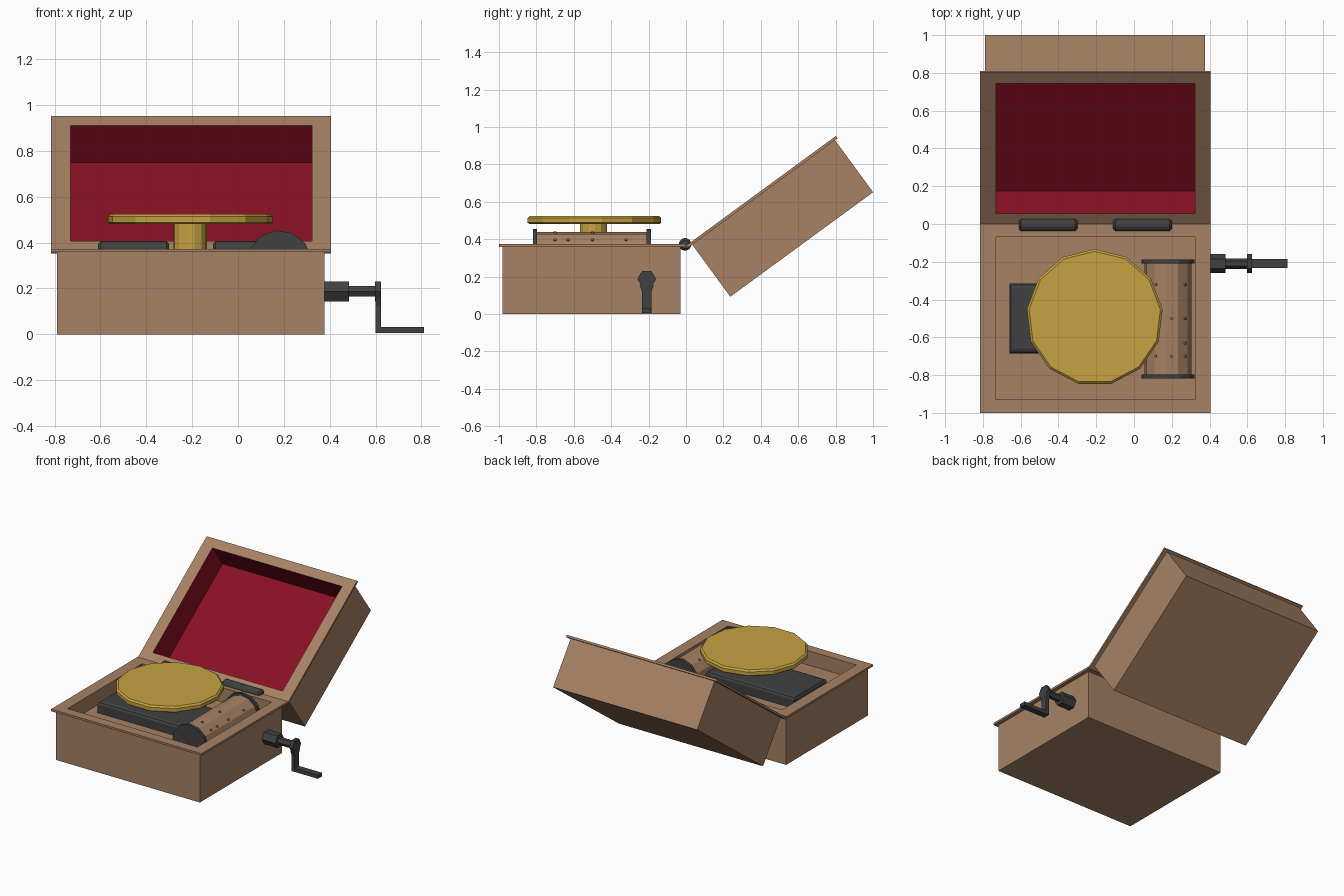
import bpy, bmesh, math
from mathutils import Matrix, Vector

if "Cube" in bpy.data.objects:
    bpy.data.objects.remove(bpy.data.objects["Cube"])


def material(name, rgb):
    m = bpy.data.materials.new(name)
    m.diffuse_color = (*rgb, 1)
    m.use_nodes = True
    m.node_tree.nodes["Principled BSDF"].inputs["Base Color"].default_value = m.diffuse_color
    return m


WOOD = material("brown wood", (0.385, 0.222, 0.128))
IRON = material("dark iron", (0.052, 0.052, 0.054))
BRASS = material("brass", (0.57, 0.365, 0.055))
VELVET = material("red velvet", (0.25, 0.005, 0.018))


def loft(name, loops, mats, second_from=None, matrix=Matrix()):
    """Skin a stack of equal loops, capped at both ends; bands from second_from on use slot 1."""
    bm = bmesh.new()
    rings = [[bm.verts.new(p) for p in loop] for loop in loops]
    bm.faces.new(rings[0])
    for i, (a, b) in enumerate(zip(rings, rings[1:])):
        for k in range(len(a)):
            j = (k + 1) % len(a)
            f = bm.faces.new((a[k], a[j], b[j], b[k]))
            f.material_index = int(second_from is not None and i >= second_from)
    bm.faces.new(rings[-1]).material_index = int(second_from is not None)
    bmesh.ops.recalc_face_normals(bm, faces=bm.faces)
    bm.transform(matrix)
    me = bpy.data.meshes.new(name)
    bm.to_mesh(me)
    bm.free()
    for m in mats:
        me.materials.append(m)
    ob = bpy.data.objects.new(name, me)
    bpy.context.collection.objects.link(ob)
    return ob


def rect(x0, x1, y0, y1, z):
    return [(x0, y0, z), (x1, y0, z), (x1, y1, z), (x0, y1, z)]


def ngon(r, z, n, phase):
    return [(r * math.cos(math.radians(phase) + math.tau * k / n),
             r * math.sin(math.radians(phase) + math.tau * k / n), z) for k in range(n)]


def lathe(name, profile, n, phase, mat, matrix):
    return loft(name, [ngon(r, z, n, phase) for r, z in profile], [mat], None, matrix)


def box(name, x0, x1, y0, y1, z0, z1, mat):
    return loft(name, [rect(x0, x1, y0, y1, z) for z in (z0, z1)], [mat])


def along_x(x, y, z):   # local z -> +x, local x -> +y, local y -> +z
    return Matrix(((0, 0, 1, x), (1, 0, 0, y), (0, 1, 0, z), (0, 0, 0, 1)))


def along_y(x, y, z):   # local z -> -y, local x -> +x, local y -> +z
    return Matrix(((1, 0, 0, x), (0, 0, -1, y), (0, 1, 0, z), (0, 0, 0, 1)))


def tray(name, y0, y1, body, bottom, top, floor, mats, second, matrix):
    """Open case with an overhanging rim and a sunken interior."""
    b = (-0.79, 0.377, *body)
    rim = (-0.815, 0.405, y0, y1)
    hole = (-0.73, 0.322, y0 + 0.07, y1 - 0.07)
    steps = [(b, bottom), (b, top - 0.015), (rim, top - 0.015), (rim, top),
             (hole, top), (hole, floor)]
    return loft(name, [rect(*r, z) for r, z in steps], mats, second, matrix)


# Case and opened, lined lid
tray("case", -1, 0, (-0.98, -0.03), 0, 0.373, 0.268, [WOOD], None, Matrix())
tilt = Matrix.Translation((0, 0, 0.365)) @ Matrix.Rotation(math.radians(36.2), 4, 'X')
tray("lid", 0, 0.993, (0.03, 0.976), -0.36, 0, -0.2, [WOOD, VELVET], 4, tilt)

# Hinge barrels
for i, x in enumerate((-0.61, -0.11)):
    lathe(f"hinge_{i + 1}", [(0.022, 0), (0.034, 0.012), (0.034, 0.298), (0.022, 0.31)],
          12, 15, IRON, along_x(x, -0.005, 0.372))

# Motor block with softened top edges
loft("motor_block", [rect(-0.66 + d, 0.06 - d, -0.685 + d, -0.315 - d, z)
                     for d, z in ((0, 0.26), (0, 0.33), (0.008, 0.343), (0.025, 0.35))], [IRON])

# Turntable and its post
centre = Matrix.Translation((-0.208, -0.495, 0))
lathe("post", [(0.073, 0.34), (0.073, 0.485)], 13, 90, BRASS, centre)
lathe("turntable", [(0.352, 0.48), (0.362, 0.488), (0.362, 0.514), (0.35, 0.525)],
      13, 90, BRASS, centre)

# Pinned drum with end plates
DX, DZ = 0.18, 0.313
lathe("drum", [(0.125, 0), (0.125, 0.6)], 12, 5, WOOD, along_y(DX, -0.205, DZ))
for i, y in enumerate((-0.188, -0.797)):
    lathe(f"drum_end_{i + 1}", [(0.141, 0), (0.141, 0.022)], 12, 5, IRON, along_y(DX, y, DZ))
pins = [(-0.32, 122), (-0.32, 42), (-0.5, 80), (-0.5, 42),
        (-0.63, 42), (-0.7, 122), (-0.7, 80), (-0.7, 42)]
for i, (y, deg) in enumerate(pins):
    a = math.radians(deg)
    d = Vector((math.cos(a), 0, math.sin(a)))
    m = Matrix.Translation(Vector((DX, y, DZ)) + d * 0.11) @ d.to_track_quat('Z', 'Y').to_matrix().to_4x4()
    lathe(f"drum_pin_{i + 1}", [(0.008, 0), (0.008, 0.02)], 6, 0, WOOD, m)

# Crank: socket, shaft, hub, arm and handle
CY, CZ = -0.21, 0.187
lathe("crank_socket", [(0.05, 0), (0.05, 0.115)], 6, 0, IRON, along_x(0.37, CY, CZ))
lathe("crank_shaft", [(0.027, 0), (0.027, 0.13)], 6, 0, IRON, along_x(0.48, CY, CZ))
lathe("crank_hub", [(0.05, 0), (0.05, 0.026)], 6, 0, IRON, along_x(0.598, CY, CZ))
loft("crank_arm", [rect(0.599, 0.623, CY - w, CY + w, z)
                   for w, z in ((0.025, 0.005), (0.025, 0.12), (0.038, 0.155))], [IRON])
box("crank_handle", 0.6, 0.812, CY - 0.024, CY + 0.024, 0.005, 0.031, IRON)
